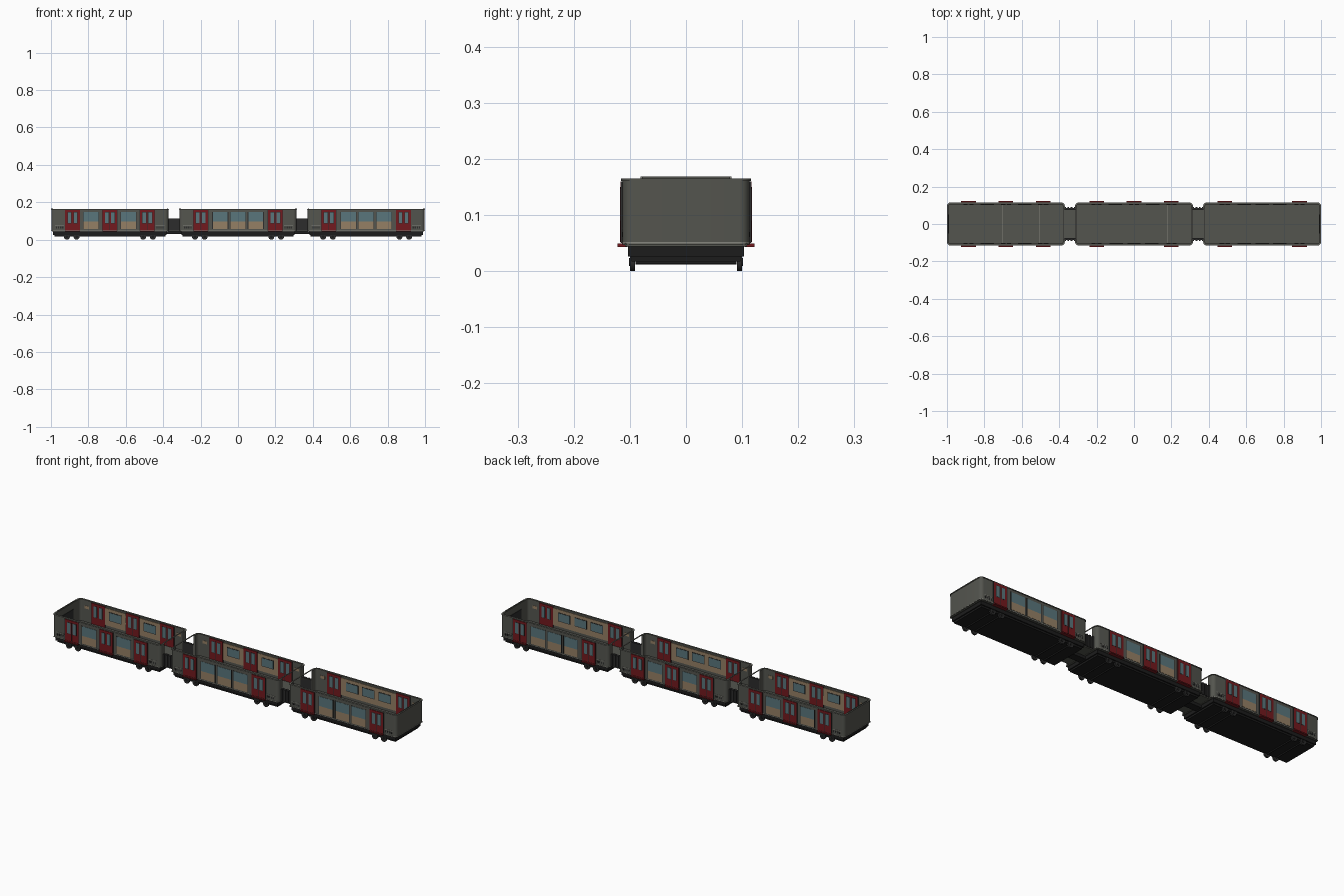
import bpy, bmesh, math
from mathutils import Matrix, Vector

if "Cube" in bpy.data.objects:
    bpy.data.objects.remove(bpy.data.objects["Cube"], do_unlink=True)


def material(name, r, g, b):
    m = bpy.data.materials.new(name)
    m.use_nodes = True
    m.diffuse_color = (r, g, b, 1)
    m.node_tree.nodes["Principled BSDF"].inputs["Base Color"].default_value = (r, g, b, 1)
    return m


GREY = material("body grey", 0.088, 0.09, 0.077)
TRIM = material("light trim", 0.24, 0.24, 0.21)
RED = material("door red", 0.17, 0.01, 0.013)
GLASS = material("glass teal", 0.10, 0.18, 0.20)
TAN = material("lining tan", 0.30, 0.215, 0.13)
DARK = material("frame dark", 0.025, 0.025, 0.025)
BLACK = material("underframe black", 0.012, 0.012, 0.012)

parts = {}


def part(name, mat):
    """Working mesh that gathers every piece of one part."""
    return parts.setdefault(name, (bmesh.new(), mat))[0]


def box(name, mat, x, y, z):
    """Box from three (low, high) ranges."""
    mids = [(a + b) / 2 for a, b in (x, y, z)]
    sizes = [abs(b - a) for a, b in (x, y, z)]
    bmesh.ops.create_cube(part(name, mat), size=1,
                          matrix=Matrix.Translation(mids) @ Matrix.Diagonal((*sizes, 1)))


def cylinder(name, mat, x, y, z, radius, width):
    place = Matrix.Translation((x, y, z)) @ Matrix.Rotation(math.pi / 2, 4, 'X')
    bmesh.ops.create_cone(part(name, mat), cap_ends=True, segments=20, radius1=radius,
                          radius2=radius, depth=width, matrix=place)


def side_path(half_len, half_wid, radius, gaps):
    """Half of a rounded rectangle, from one end opening to the other."""
    pts = [Vector((-half_len, gaps[0]))]
    for sx, start in ((-1, math.pi), (1, math.pi / 2)):
        for i in range(6):
            a = start - i / 5 * math.pi / 2
            pts.append(Vector((sx * (half_len - radius) + radius * math.cos(a),
                               half_wid - radius + radius * math.sin(a))))
    return pts + [Vector((half_len, gaps[1]))]


def ring(name, mat, cx, gaps, grow, thick, z0, z1):
    """Wall strip that follows the car outline on both sides."""
    bm = part(name, mat)
    outer = side_path(HALF + grow, WIDE + grow, CORNER + grow, gaps)
    inner = side_path(HALF + grow - thick, WIDE + grow - thick, CORNER + grow - thick, gaps)
    for s in (-1, 1):
        rows = [[bm.verts.new((cx + p.x, s * p.y, z)) for p, z in
                 ((o, z0), (o, z1), (i, z1), (i, z0))] for o, i in zip(outer, inner)]
        for a, b in zip(rows, rows[1:]):
            for k in range(4):
                n = (k + 1) % 4
                bm.faces.new((a[k], a[n], b[n], b[k]))
        for end, gap in ((rows[0], gaps[0]), (rows[-1], gaps[1])):
            if gap:
                bm.faces.new(end)


HALF, WIDE, CORNER = 0.313, 0.113, 0.018
FLOOR, TOP = 0.05, 0.163


def door(cx, s):
    w = 0.039
    box("sliding_doors", RED, (cx - w, cx + w), (s * 0.103, s * 0.1165), (0.051, 0.16))
    box("door_steps", RED, (cx - w, cx + w), (s * 0.104, s * 0.122), (0.043, 0.049))
    box("door_seams", DARK, (cx - 0.001, cx + 0.001), (s * 0.1022, s * 0.1172), (0.052, 0.15))
    for d in (-1, 1):
        mid = cx + d * 0.016
        box("door_window_frames", DARK, (mid - 0.011, mid + 0.011),
            (s * 0.1024, s * 0.117), (0.088, 0.148))
        box("door_glass", GLASS, (mid - 0.009, mid + 0.009),
            (s * 0.102, s * 0.1175), (0.09, 0.146))
        box("door_jambs", DARK, (cx + d * 0.039, cx + d * 0.041),
            (s * 0.104, s * 0.1155), (0.05, 0.16))


def window(cx, s):
    w = 0.04
    # outer glazing with the lining showing below
    box("outer_glass", GLASS, (cx - w, cx + w), (s * 0.112, s * 0.1142), (0.097, 0.147))
    box("lower_panels", TAN, (cx - w, cx + w), (s * 0.112, s * 0.1142), (0.056, 0.097))
    for d in (-1, 1):
        box("window_posts", DARK, (cx + d * w, cx + d * (w + 0.003)),
            (s * 0.112, s * 0.1147), (0.056, 0.149))
    # inner window
    box("inner_frames", DARK, (cx - 0.036, cx + 0.036), (s * 0.1028, s * 0.108), (0.093, 0.139))
    box("inner_glass", GLASS, (cx - 0.033, cx + 0.033), (s * 0.1022, s * 0.107), (0.096, 0.136))


def car(cx, gaps, centre_doors):
    # shell, rim and floor
    ring("body_walls", GREY, cx, gaps, 0, 0.006, 0.047, TOP)
    ring("top_rim", GREY, cx, gaps, 0.0025, 0.010, 0.161, 0.165)
    ring("rim_line", TRIM, cx, gaps, 0.001, 0.002, 0.164, 0.1655)
    ring("sill_line", TRIM, cx, gaps, 0.001, 0.003, 0.049, 0.0515)
    box("floor", GREY, (cx - 0.309, cx + 0.309), (-0.109, 0.109), (0.044, FLOOR))
    for y in (-0.035, 0.035):
        box("floor_lines", TRIM, (cx - 0.305, cx + 0.305), (y - 0.0008, y + 0.0008), (0.049, 0.0505))
    for x in (-0.02, 0.18):
        box("floor_lines", TRIM, (cx + x, cx + x + 0.0016), (-0.106, 0.106), (0.049, 0.0505))

    # sides
    for s in (-1, 1):
        three = centre_doors[s > 0]
        for x in (-0.2, 0, 0.2) if three else (-0.2, 0.2):
            door(cx + x, s)
        for x in (-0.1, 0.1) if three else (-0.095, 0, 0.095):
            window(cx + x, s)
        box("inner_lining", TAN, (cx - 0.16, cx + 0.16), (s * 0.104, s * 0.108), (0.065, 0.155))
        for d in (-1, 1):
            box("side_stripes", TRIM, (cx + d * 0.245, cx + d * 0.293),
                (s * 0.112, s * 0.114), (0.0755, 0.078))
            box("wall_signs", TAN, (cx + d * 0.255, cx + d * 0.28),
                (s * 0.1055, s * 0.108), (0.12, 0.135))
            for i in range(4):
                x = cx + d * (0.252 + i * 0.011)
                box("side_vents", DARK, (x - 0.003, x + 0.003),
                    (s * 0.112, s * 0.1145), (0.061, 0.07))

    # closed ends get a dark inner panel, open ends a portal hoop
    for d, gap in zip((-1, 1), gaps):
        xs = (cx + d * 0.308, cx + d * 0.312)
        if gap:
            box("portal_hoops", TRIM, xs, (-0.08, 0.08), (0.165, 0.169))
            for s in (-1, 1):
                box("portal_hoops", TRIM, xs, (s * 0.077, s * 0.081), (FLOOR, 0.169))
        else:
            box("end_panels", DARK, (cx + d * 0.305, cx + d * 0.308), (-0.05, 0.05), (FLOOR, 0.13))
            box("end_header", GREY, xs, (-0.078, 0.078), (0.163, 0.169))

    # running gear
    box("underframe", BLACK, (cx - 0.303, cx + 0.303), (-0.103, 0.103), (0.026, 0.045))
    box("lower_frame", BLACK, (cx - 0.297, cx + 0.297), (-0.097, 0.097), (0.017, 0.027))
    for x in (-0.23, -0.178, 0.178, 0.23):
        for s in (-1, 1):
            cylinder("wheels", DARK, cx + x, s * 0.095, 0.016, 0.016, 0.009)
            cylinder("wheel_hubs", BLACK, cx + x, s * 0.1, 0.016, 0.007, 0.003)
        cylinder("axles", BLACK, cx + x, 0, 0.016, 0.004, 0.18)


def gangway(cx):
    box("gangway_floor", GREY, (cx - 0.032, cx + 0.032), (-0.085, 0.085), (0.045, 0.052))
    for i in range(7):
        x = cx + (i - 3) * 0.0085
        out = 0.091 if i % 2 == 0 else 0.086
        for s in (-1, 1):
            box("bellows", DARK, (x - 0.0043, x + 0.0043), (s * 0.076, s * out), (0.05, 0.113))
    box("couplers", BLACK, (cx - 0.06, cx + 0.06), (-0.02, 0.02), (0.03, 0.045))


# train of three cars: centre position, end openings, centre doors front and back
car(-0.685, (0, 0.08), (True, True))
car(0, (0.08, 0.08), (False, True))
car(0.685, (0.08, 0), (False, False))
for x in (-0.3425, 0.3425):
    gangway(x)

SMOOTH = ("body_walls", "top_rim", "rim_line", "sill_line", "wheels", "wheel_hubs", "axles")
for name, (bm, mat) in parts.items():
    bmesh.ops.recalc_face_normals(bm, faces=bm.faces)
    mesh = bpy.data.meshes.new(name)
    bm.to_mesh(mesh)
    bm.free()
    mesh.materials.append(mat)
    obj = bpy.data.objects.new(name, mesh)
    bpy.context.collection.objects.link(obj)
    if name in SMOOTH:
        bpy.ops.object.select_all(action='DESELECT')
        obj.select_set(True)
        bpy.context.view_layer.objects.active = obj
        bpy.ops.object.shade_smooth_by_angle(angle=math.radians(35))
